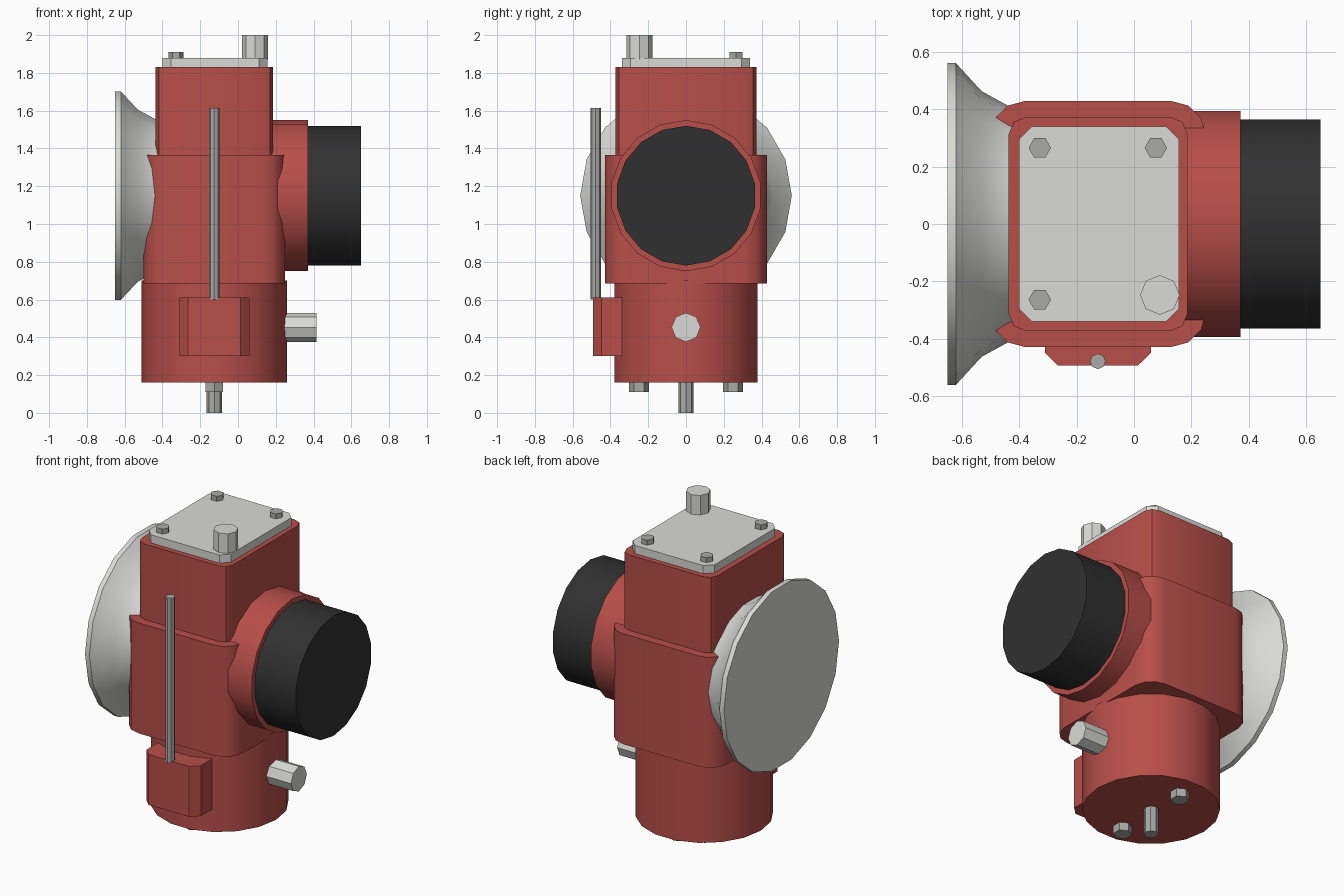
import bpy, bmesh, math

if "Cube" in bpy.data.objects:
    bpy.data.objects.remove(bpy.data.objects["Cube"])

def material(name, rgb):
    m = bpy.data.materials.new(name)
    m.diffuse_color = (*rgb, 1)
    m.use_nodes = True
    m.node_tree.nodes["Principled BSDF"].inputs["Base Color"].default_value = m.diffuse_color
    return m

RED = material("red_paint", (0.48, 0.077, 0.067))
LIGHT = material("light_metal", (0.70, 0.70, 0.68))
GREY = material("grey_metal", (0.40, 0.40, 0.39))
BLACK = material("black_rubber", (0.030, 0.030, 0.030))
CX = -0.125  # axis of the body

def loft(name, rings, mat):
    """Skin a stack of equal-length point rings and cap both ends."""
    bm = bmesh.new()
    loops = [[bm.verts.new(p) for p in ring] for ring in rings]
    n = len(loops[0])
    for a, b in zip(loops, loops[1:]):
        for i in range(n):
            bm.faces.new((a[i], a[(i + 1) % n], b[(i + 1) % n], b[i]))
    bm.faces.new(loops[0])
    bm.faces.new(loops[-1])
    bmesh.ops.recalc_face_normals(bm, faces=bm.faces)
    mesh = bpy.data.meshes.new(name)
    bm.to_mesh(mesh)
    bm.free()
    ob = bpy.data.objects.new(name, mesh)
    bpy.context.collection.objects.link(ob)
    mesh.materials.append(mat)
    bpy.ops.object.select_all(action='DESELECT')
    ob.select_set(True)
    bpy.context.view_layer.objects.active = ob
    bpy.ops.object.shade_smooth_by_angle(angle=math.radians(35))
    return ob

def upright(name, x, y, r, z0, z1, n, mat, turn=0.0):
    """Regular prism along z."""
    pts = [(x + r * math.cos(turn + i * math.tau / n),
            y + r * math.sin(turn + i * math.tau / n)) for i in range(n)]
    return loft(name, [[(px, py, z) for px, py in pts] for z in (z0, z1)], mat)

def sideways(name, profile, z, n, mat, turn=0.0):
    """Turned shape along x from (x, radius) pairs."""
    return loft(name, [[(x, r * math.sin(turn + i * math.tau / n),
                         z + r * math.cos(turn + i * math.tau / n))
                        for i in range(n)] for x, r in profile], mat)

def rounded_box(name, cx, hx, hy, rad, segs, z0, z1, mat):
    """Box with rounded vertical corners."""
    pts = []
    for k, (sx, sy) in enumerate(((1, 1), (-1, 1), (-1, -1), (1, -1))):
        for j in range(segs + 1):
            a = (k + j / segs) * math.pi / 2
            pts.append((cx + sx * (hx - rad) + rad * math.cos(a),
                        sy * (hy - rad) + rad * math.sin(a)))
    return loft(name, [[(px, py, z) for px, py in pts] for z in (z0, z1)], mat)

# Main housing
upright("base_drum", CX, 0, 0.385, 0.16, 0.70, 18, RED)
rounded_box("middle_sleeve", CX, 0.375, 0.428, 0.12, 3, 0.685, 1.365, RED)
rounded_box("upper_housing", CX, 0.311, 0.373, 0.06, 2, 1.0, 1.83, RED)
rounded_box("top_plate", -0.122, 0.279, 0.34, 0.046, 1, 1.83, 1.88, LIGHT)

# Parts on the horizontal axis
sideways("side_collar", [(0.0, 0.40), (0.37, 0.40)], 1.15, 18, RED)
sideways("side_cap", [(0.36, 0.37), (0.65, 0.37)], 1.15, 18, BLACK)
sideways("flared_disc", [(-0.65, 0.56), (-0.62, 0.56), (-0.53, 0.462),
                         (-0.437, 0.411), (-0.36, 0.39)],
         1.15, 18, LIGHT, math.radians(10))
sideways("side_nozzle", [(0.20, 0.077), (0.415, 0.077)], 0.453, 8, LIGHT)

# Top fittings
upright("top_nozzle", 0.09, -0.247, 0.069, 1.87, 2.0, 8, LIGHT)
for i, (x, y) in enumerate(((-0.328, 0.265), (0.076, 0.265), (-0.328, -0.263))):
    upright(f"top_bolt_{i + 1}", x, y, 0.039, 1.87, 1.91, 6, GREY)

# Underside fittings
upright("bottom_pin", CX, 0, 0.041, 0.0, 0.18, 8, GREY)
for side, y in (("front", -0.248), ("back", 0.248)):
    upright(f"bottom_bolt_{side}", CX, y, 0.053, 0.11, 0.18, 6, GREY, math.pi / 2)

# Front bracket with its rod
block = [(-0.31, -0.34), (-0.31, -0.448), (-0.265, -0.493),
         (0.013, -0.493), (0.06, -0.448), (0.06, -0.34)]
loft("front_bracket", [[(x, y, z) for x, y in block] for z in (0.30, 0.61)], RED)
upright("front_rod", -0.126, -0.478, 0.027, 0.60, 1.615, 8, GREY)
